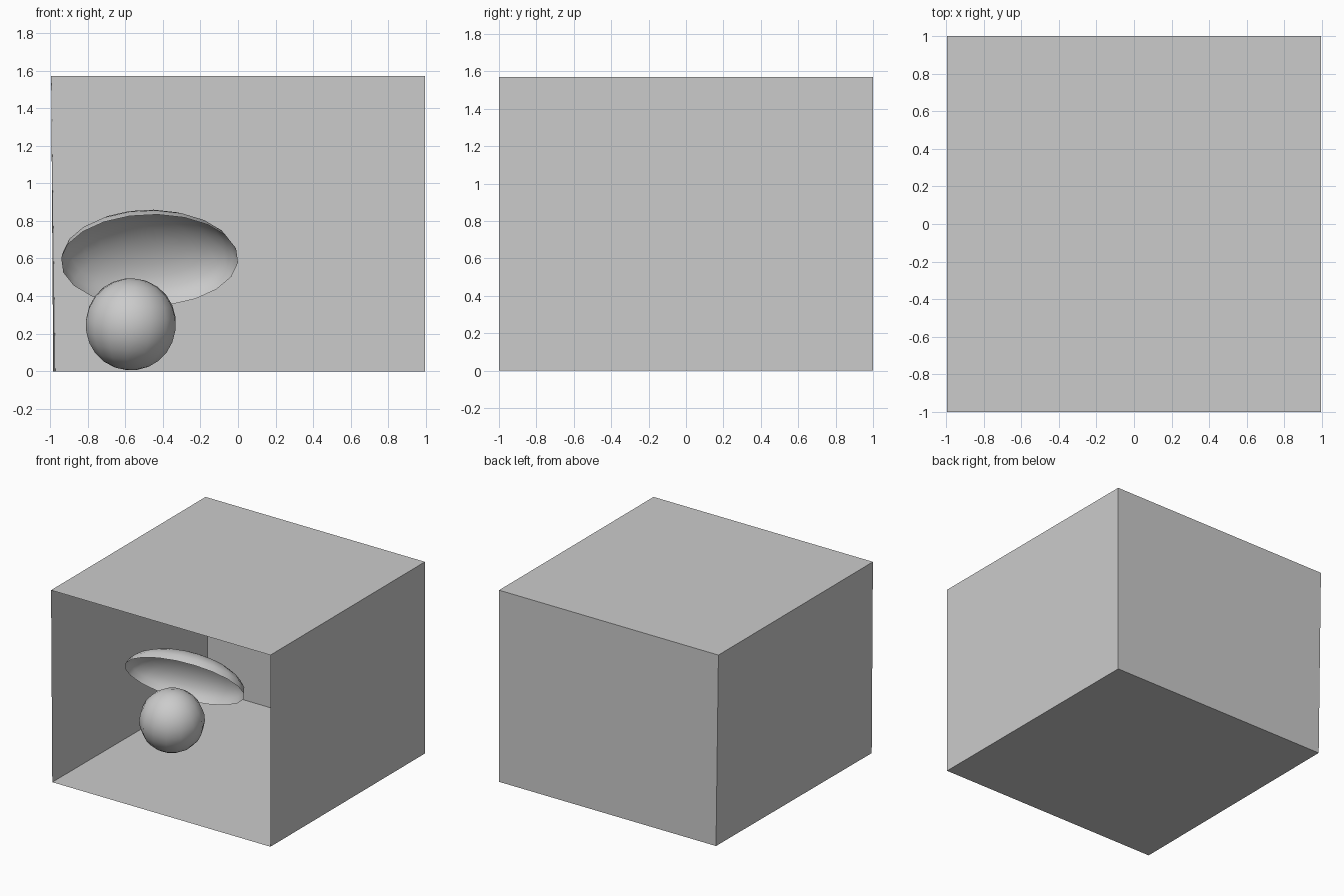
import bpy, bmesh
from mathutils import Matrix, Vector

cube = bpy.data.objects.get("Cube")
if cube:
    bpy.data.objects.remove(cube, do_unlink=True)

grey = bpy.data.materials.new("plain_grey")
grey.use_nodes = True
colour = (0.6, 0.6, 0.6, 1)
grey.diffuse_color = colour
grey.node_tree.nodes["Principled BSDF"].inputs["Base Color"].default_value = colour


def make_object(name, bm, smooth=False):
    mesh = bpy.data.meshes.new(name)
    bm.to_mesh(mesh)
    bm.free()
    mesh.materials.append(grey)
    for face in mesh.polygons:
        face.use_smooth = smooth
    obj = bpy.data.objects.new(name, mesh)
    bpy.context.collection.objects.link(obj)
    return obj


# Room shell: open at the front, one wall leaning slightly inward at the floor
W, D, H = 0.994, 1.0, 1.57
floor_front, floor_back = -0.983, -0.972
a, b = Vector((floor_front, -D, 0)), Vector((W, -D, 0))
c, d = Vector((W, D, 0)), Vector((floor_back, D, 0))
e, f = Vector((-W, -D, H)), Vector((W, -D, H))
g, h = Vector((W, D, H)), Vector((-W, D, H))
walls = {
    "floor": (a, b, c, d),
    "ceiling": (e, h, g, f),
    "back_wall": (d, c, g, h),
    "right_wall": (a, d, h, e),
    "left_wall": (b, f, g, c),
}
for name, corners in walls.items():
    bm = bmesh.new()
    bm.faces.new([bm.verts.new(p) for p in corners])
    make_object(name, bm)

# Ball resting on the floor
bm = bmesh.new()
bmesh.ops.create_uvsphere(bm, u_segments=14, v_segments=12, radius=0.245)
ball = make_object("ball", bm, True)
ball.location = (-0.57, -0.04, 0.25)
ball.rotation_euler = (0.1, 0.12, 0)

# Shallow open bowl tipped over the ball
opening = Vector((0.15, -0.8, -0.58)).normalized()
across = Vector((1, 0.1, -0.1))
across = (across - opening * across.dot(opening)).normalized()
upward = across.cross(opening).normalized()
bm = bmesh.new()
bmesh.ops.create_uvsphere(bm, u_segments=20, v_segments=12, radius=1)
bmesh.ops.delete(bm, geom=[v for v in bm.verts if v.co.z < -0.01], context="VERTS")
axes = Matrix((across * 0.48, upward * 0.3, opening * -0.2)).transposed()
bmesh.ops.transform(bm, matrix=Matrix.Translation((-0.47, -0.02, 0.59)) @ axes.to_4x4(),
                    verts=bm.verts)
bmesh.ops.recalc_face_normals(bm, faces=bm.faces)
make_object("tilted_bowl", bm, True)
